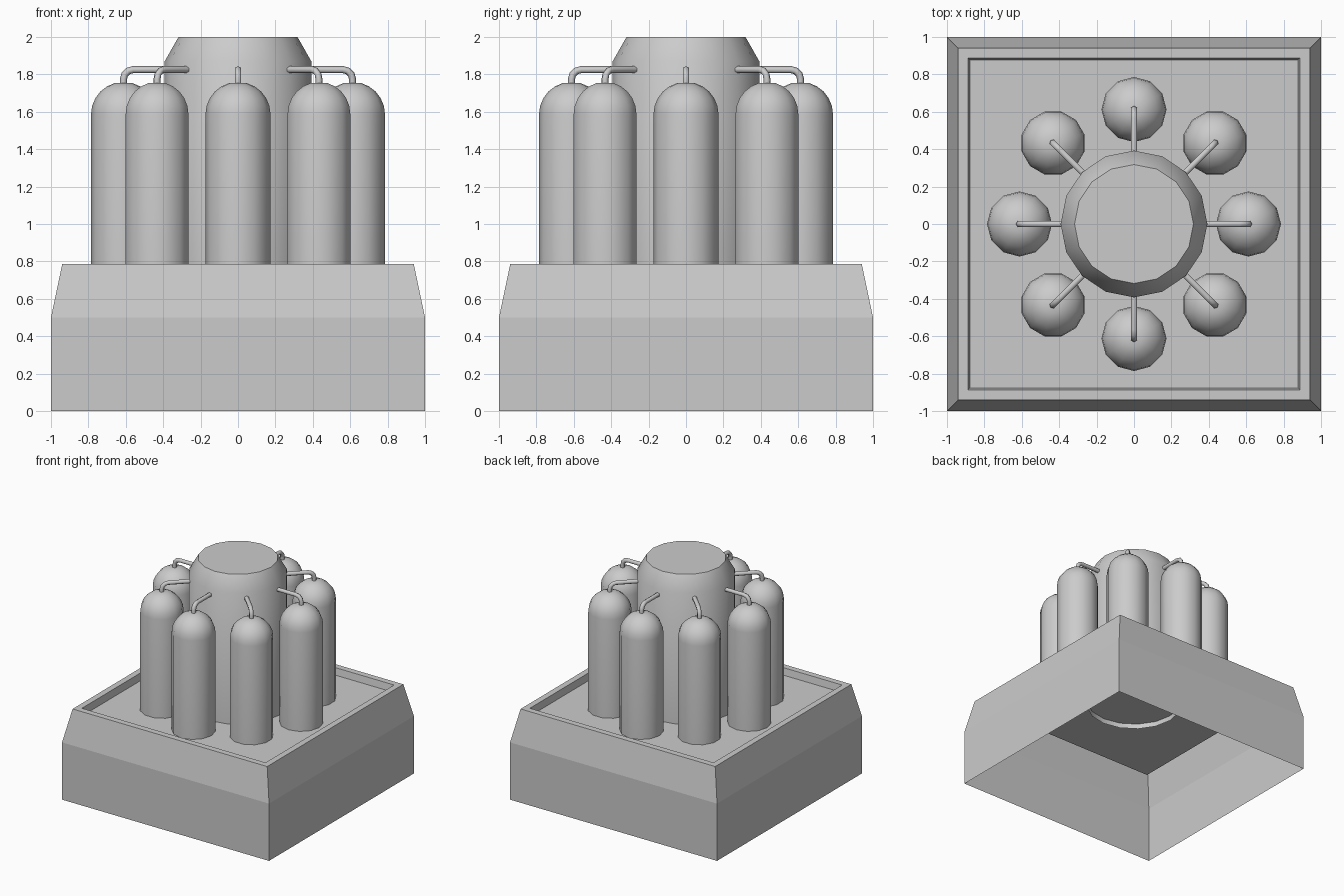
import bpy, bmesh, math

cube = bpy.data.objects.get("Cube")
if cube:
    bpy.data.objects.remove(cube, do_unlink=True)

grey = bpy.data.materials.new("plain_grey")
grey.use_nodes = True
color = (0.6, 0.6, 0.6, 1)
grey.diffuse_color = color
grey.node_tree.nodes["Principled BSDF"].inputs["Base Color"].default_value = color


def loft(name, profile, sides, turn=0.0, cap=True, smooth=None):
    """Join regular polygon rings given as (radius, height); cap the last one."""
    bm = bmesh.new()
    rings = []
    for r, z in profile:
        angles = [turn + math.tau * i / sides for i in range(sides)]
        rings.append([bm.verts.new((r * math.cos(a), r * math.sin(a), z)) for a in angles])
    for low, high in zip(rings, rings[1:]):
        for i in range(sides):
            j = (i + 1) % sides
            bm.faces.new((low[i], low[j], high[j], high[i]))
    if cap:
        bm.faces.new(rings[-1])
    mesh = bpy.data.meshes.new(name)
    bm.to_mesh(mesh)
    bm.free()
    mesh.materials.append(grey)
    obj = bpy.data.objects.new(name, mesh)
    bpy.context.collection.objects.link(obj)
    if smooth:
        bpy.ops.object.select_all(action='DESELECT')
        obj.select_set(True)
        bpy.context.view_layer.objects.active = obj
        bpy.ops.object.shade_smooth_by_angle(angle=math.radians(smooth))
    return obj


# Hollow square base: walls, sloped shoulder, rim and sunken floor
FLOOR = 0.725
half_widths = [(1, 0), (1, 0.5), (0.94, 0.785), (0.887, 0.785), (0.877, FLOOR)]
loft("base", [(h * math.sqrt(2), z) for h, z in half_widths], 4, turn=math.pi / 4)

# Central drum, open underneath and reaching just below the floor
loft("central_drum", [(0.392, 0.68), (0.392, 1.87), (0.318, 2)], 16, smooth=30)

# Round-topped tank profile
R, TOP = 0.174, 1.76
dome = [(R * math.cos(a), TOP - R + R * math.sin(a))
        for a in (math.radians(d) for d in range(0, 90, 15))]
tank_profile = [(R, FLOOR)] + dome

# Pipe path: up from the tank, round the bend, in to the drum
RING, PIPE_Z, BEND = 0.612, 1.825, 0.05
bend = [(RING - BEND + BEND * math.cos(a), PIPE_Z - BEND + BEND * math.sin(a))
        for a in (math.radians(d) for d in (0, 30, 60, 90))]
pipe_path = [(RING, TOP - 0.02)] + bend + [(0.37, PIPE_Z)]


def pipe(name, angle):
    curve = bpy.data.curves.new(name, 'CURVE')
    curve.dimensions = '3D'
    curve.bevel_depth = 0.019
    curve.bevel_resolution = 1
    curve.use_fill_caps = True
    spline = curve.splines.new('POLY')
    spline.points.add(len(pipe_path) - 1)
    for point, (r, z) in zip(spline.points, pipe_path):
        point.co = (r, 0, z, 1)
    spline.use_smooth = True
    curve.materials.append(grey)
    obj = bpy.data.objects.new(name, curve)
    obj.rotation_euler.z = angle
    bpy.context.collection.objects.link(obj)


# Eight tanks around the drum, each with its pipe
for i in range(8):
    angle = i * math.tau / 8
    tank = loft(f"tank_{i + 1}", tank_profile, 12, smooth=40)
    tank.location = (RING * math.cos(angle), RING * math.sin(angle), 0)
    tank.rotation_euler.z = angle
    pipe(f"pipe_{i + 1}", angle)
